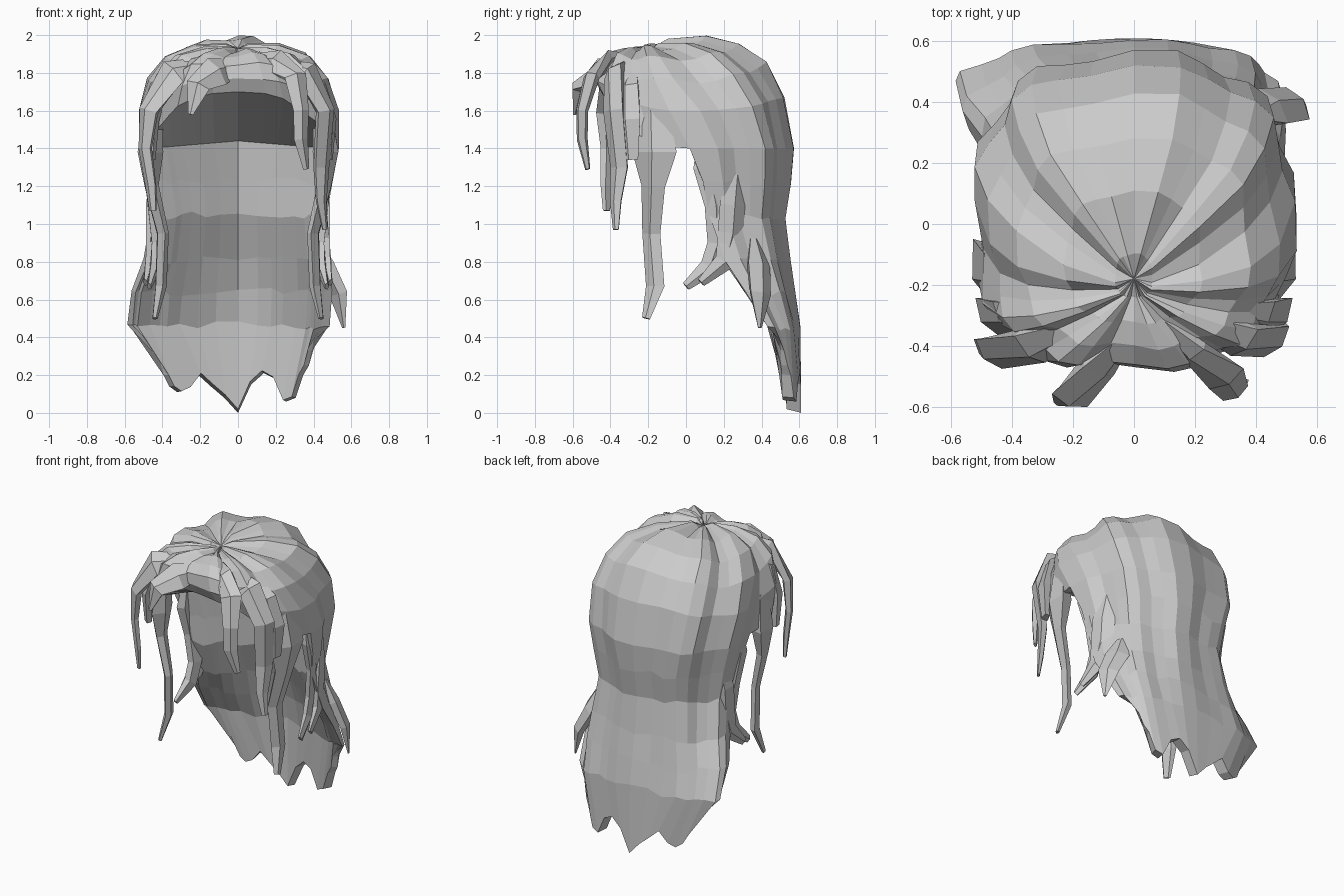
import bpy, bmesh, math, random
from mathutils import Vector

random.seed(4)
cube = bpy.data.objects.get("Cube")
if cube:
    bpy.data.objects.remove(cube, do_unlink=True)

GREY = (0.6, 0.6, 0.6, 1)
hair = bpy.data.materials.new("hair grey")
hair.use_nodes = True
hair.diffuse_color = GREY
hair.node_tree.nodes["Principled BSDF"].inputs["Base Color"].default_value = GREY


def finish(bm, name):
    bmesh.ops.recalc_face_normals(bm, faces=bm.faces)
    mesh = bpy.data.meshes.new(name)
    bm.to_mesh(mesh)
    bm.free()
    mesh.materials.append(hair)
    ob = bpy.data.objects.new(name, mesh)
    bpy.context.collection.objects.link(ob)


def power(v, p):
    return math.copysign(abs(v) ** p, v)


# Rings of the cap: half width, centre y, front y, back y, then z at front, side and back
cap = [
    (.06, -.18, -.24, -.10, 1.91, 1.94, 1.96),
    (.22, -.12, -.32, .10, 1.91, 1.93, 1.98),
    (.37, -.07, -.40, .27, 1.89, 1.87, 1.94),
    (.46, -.04, -.46, .41, 1.84, 1.75, 1.84),
    (.51, .00, -.47, .50, 1.77, 1.60, 1.67),
    (.51, .02, -.43, .55, 1.70, 1.40, 1.40),
]
# Rows of the long back: half width, edge y, back y, z, narrowing of the left edge, hollow
mane = [
    (.48, .09, .54, 1.22, 1, .55), (.45, .12, .51, 1.04, 1, .6),
    (.49, .21, .54, .80, .96, .75), (.55, .31, .57, .63, .87, .75),
    (.57, .43, .60, .45, .81, .6), (.42, .50, .61, .2, .95, .3),
]
# Ragged hem of the long back, from left to right
hem = [.38, .33, .25, .2, .08, .06, .18, .21, .15, 0,
       .08, .14, .2, .13, .11, .14, .2, .28, .38]

COLS = 36
HALF = COLS // 2
RIDGE = (.0, .05, .035, -.02)


def ridge(col):
    return 1 + RIDGE[col % len(RIDGE)] + random.uniform(-.008, .008)


def bridge(bm, up, low):
    for i in range(len(up) - 1):
        quad = list(dict.fromkeys((up[i], low[i], low[i + 1], up[i + 1])))
        if len(quad) > 2:
            bm.faces.new(quad)


# Cap with locks swept back from the parting
bm = bmesh.new()
rows = []
for r, (a, yc, yf, yb, zf, zs, zb) in enumerate(cap):
    ring = []
    for c in range(COLS):
        ang = math.tau * c / COLS
        ang -= .5 * (1 - r / 5) * math.sin(ang)
        s, k = math.sin(ang), math.cos(ang)
        reach, z_end = (yc - yf, zf) if k > 0 else (yb - yc, zb)
        f = ridge(c)
        z = z_end + (zs - z_end) * s * s + (f - 1) * .4 * (r < 4)
        ring.append(bm.verts.new((a * f * power(s, .75),
                                  yc - reach * f * power(k, .75), z)))
    rows.append(ring)
crown = bm.verts.new((0, -.18, 1.93))
for c in range(COLS):
    bm.faces.new((crown, rows[0][c], rows[0][(c + 1) % COLS]))
for up, low in zip(rows, rows[1:]):
    bridge(bm, up + up[:1], low + low[:1])

# Long back, with a shallow folded inner face that meets it at the edges
start = HALF // 2


def inner_row(outer, half_width, edge_y, depth, lift):
    """Inner points run straight from each edge to a fold on the middle line."""
    row = []
    for v in outer[1:-1]:
        t = 1 - min(1, abs(v.co.x) / half_width)
        row.append(bm.verts.new((v.co.x * .93, edge_y + depth * t, v.co.z + lift * t)))
    return [outer[0]] + row + [outer[-1]]


above = rows[-1][start:start + HALF + 1]
above_in = inner_row(above, cap[-1][0], .05, .27, .04)
# Ceiling from the front rim to the nape
bridge(bm, [rows[-1][(start - i) % COLS] for i in range(HALF + 1)], above_in)
for r, (a, ye, yb, z, left, hollow) in enumerate(mane):
    last = r == len(mane) - 1
    row = []
    for i in range(HALF + 1):
        ang = math.pi * i / HALF
        f = 1 if last else ridge(i + start)
        p = 1 if last else .85
        zz = hem[i] if last else z + random.uniform(-.02, .02)
        x = a * f * power(math.cos(ang), p)
        row.append(bm.verts.new((x * left if x > 0 else x,
                                 ye + (yb - ye) * f * math.sin(ang) ** p, zz)))
    row_in = inner_row(row, a, ye, (yb - ye) * hollow, .02)
    bridge(bm, above, row)
    bridge(bm, above_in, row_in)
    above, above_in = row, row_in
bridge(bm, above, above_in)
finish(bm, "hair_shell")


def lock(name, path, flip=1, flat=.5):
    """Tapered five-sided lock through points of x, y, z and radius."""
    bm = bmesh.new()
    pts = [Vector((x * flip, y, z)) for x, y, z, _ in path]
    prev = None
    for i, p in enumerate(pts):
        along = (pts[min(i + 1, len(pts) - 1)] - pts[max(i - 1, 0)]).normalized()
        out = Vector((p.x, p.y, 0))
        out = (out - along * out.dot(along)).normalized()
        side = along.cross(out)
        rad = path[i][3]
        ring = []
        for k in range(5):
            ang = math.tau * k / 5
            ring.append(bm.verts.new(p + out * math.cos(ang) * rad * flat
                                     + side * math.sin(ang) * rad))
        if prev:
            bridge(bm, prev + prev[:1], ring + ring[:1])
        else:
            bm.faces.new(ring)
        prev = ring
    bm.faces.new(prev)
    finish(bm, name)


# Locks found on both sides, rooted inside the cap
for flip, side in ((1, "left"), (-1, "right")):
    lock(side + "_long_lock", [(.36, -.2, 1.8, .03), (.45, -.17, 1.6, .09),
         (.47, -.16, 1.38, .13), (.46, -.17, 1.2, .07), (.40, -.18, .95, .055),
         (.41, -.16, .67, .055), (.44, -.21, .5, .025)], flip)
    lock(side + "_curled_lock", [(.44, .1, 1.5, .04), (.46, .11, 1.3, .08),
         (.45, .15, 1.1, .06), (.43, .16, .9, .055), (.44, .12, .77, .055),
         (.47, .0, .67, .025)], flip)
    lock(side + "_neck_lock", [(.42, .27, 1.35, .04), (.44, .24, 1.1, .08),
         (.44, .23, .95, .08), (.46, .2, .8, .06), (.49, .08, .69, .025)], flip)
    lock(side + "_temple_lock", [(.28, -.28, 1.84, .03), (.42, -.3, 1.72, .07),
         (.47, -.3, 1.55, .08), (.47, -.29, 1.34, .05)], flip)

# Locks of the fringe and the loose flick
lock("left_fringe_lock", [(.05, -.28, 1.87, .03), (.2, -.42, 1.86, .07),
     (.3, -.5, 1.78, .07), (.33, -.55, 1.6, .05), (.33, -.55, 1.45, .045),
     (.36, -.52, 1.29, .02)])
lock("right_fringe_lock", [(.0, -.34, 1.84, .04), (-.12, -.47, 1.8, .09),
     (-.21, -.57, 1.73, .07), (-.25, -.59, 1.58, .015)])
lock("left_cheek_lock", [(.12, -.28, 1.86, .03), (.36, -.38, 1.8, .08),
     (.46, -.38, 1.6, .07), (.44, -.35, 1.3, .06), (.44, -.37, 1.12, .04),
     (.46, -.37, .97, .02)])
lock("right_cheek_lock", [(-.1, -.3, 1.86, .03), (-.34, -.4, 1.8, .09),
     (-.47, -.42, 1.6, .07), (-.49, -.41, 1.4, .05), (-.46, -.42, 1.2, .04),
     (-.45, -.42, 1.07, .025)])
lock("left_flick", [(.40, .36, .92, .03), (.45, .38, .78, .08),
     (.53, .39, .63, .07), (.56, .39, .45, .012)])
